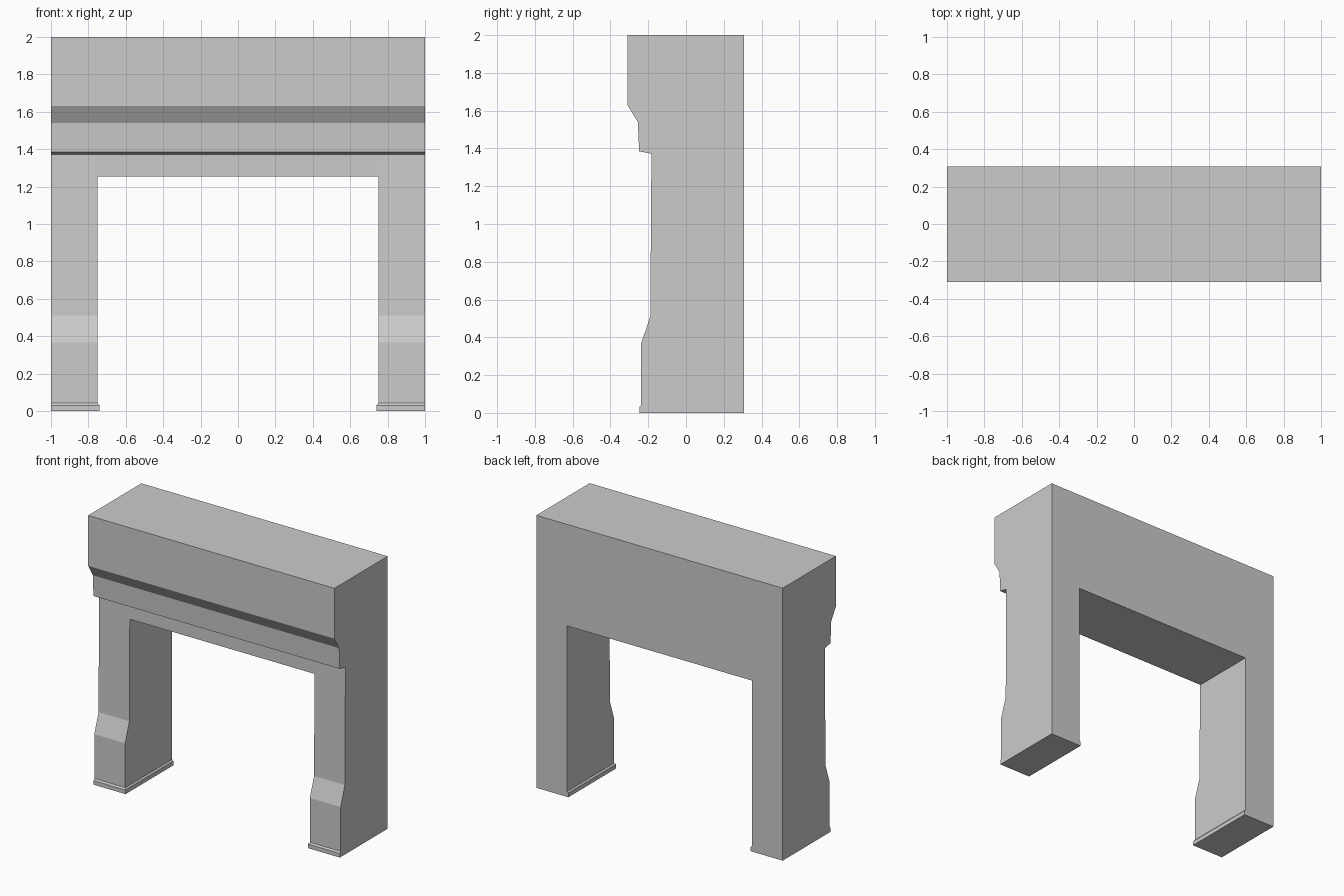
import bpy
import bmesh

if "Cube" in bpy.data.objects:
    bpy.data.objects.remove(bpy.data.objects["Cube"])

BACK = 0.307


def finish(name, bm, mirror=False):
    bmesh.ops.recalc_face_normals(bm, faces=bm.faces)
    mesh = bpy.data.meshes.new(name)
    bm.to_mesh(mesh)
    bm.free()
    obj = bpy.data.objects.new(name, mesh)
    bpy.context.collection.objects.link(obj)
    if mirror:
        mod = obj.modifiers.new("Mirror", 'MIRROR')
        mod.use_axis[0] = True
        mod.use_mirror_merge = False
    return obj


def loft(name, rings, mirror=False):
    """Skin equal-length point rings and cap both ends."""
    bm = bmesh.new()
    loops = [[bm.verts.new(p) for p in ring] for ring in rings]
    n = len(loops[0])
    for a, b in zip(loops, loops[1:]):
        for i in range(n):
            j = (i + 1) % n
            bm.faces.new((a[i], a[j], b[j], b[i]))
    bm.faces.new(loops[0])
    bm.faces.new(loops[-1])
    return finish(name, bm, mirror)


def extrude_x(name, profile, x0, x1, mirror=False):
    """Run a (y, z) side profile from x0 to x1."""
    return loft(name, [[(x, y, z) for y, z in profile] for x in (x0, x1)], mirror)


# Mantel: full-width stepped moulding
extrude_x("mantel", [
    (BACK, 2.0), (-0.31, 2.0), (-0.31, 1.63), (-0.255, 1.54),
    (-0.248, 1.385), (-0.183, 1.372), (BACK, 1.372)], -1, 1)

# Lintel: closes the top of the opening between the legs
extrude_x("lintel", [
    (BACK, 1.372), (-0.18, 1.372), (-0.18, 1.255), (BACK, 1.255)], -0.75, 0.75)

# Legs: slim above, flaring forward near the foot
extrude_x("leg", [
    (BACK, 1.372), (-0.183, 1.372), (-0.189, 0.51), (-0.238, 0.367),
    (-0.238, 0.042), (BACK, 0.042)], 0.75, 1, mirror=True)


# Plinths: stand proud on the front and inner sides, with a chamfered top edge
def plinth_ring(inner, front, z):
    return [(inner, front, z), (1, front, z), (1, BACK, z), (inner, BACK, z)]


loft("plinth", [
    plinth_ring(0.74, -0.247, 0),
    plinth_ring(0.74, -0.247, 0.03),
    plinth_ring(0.75, -0.238, 0.042)], mirror=True)
